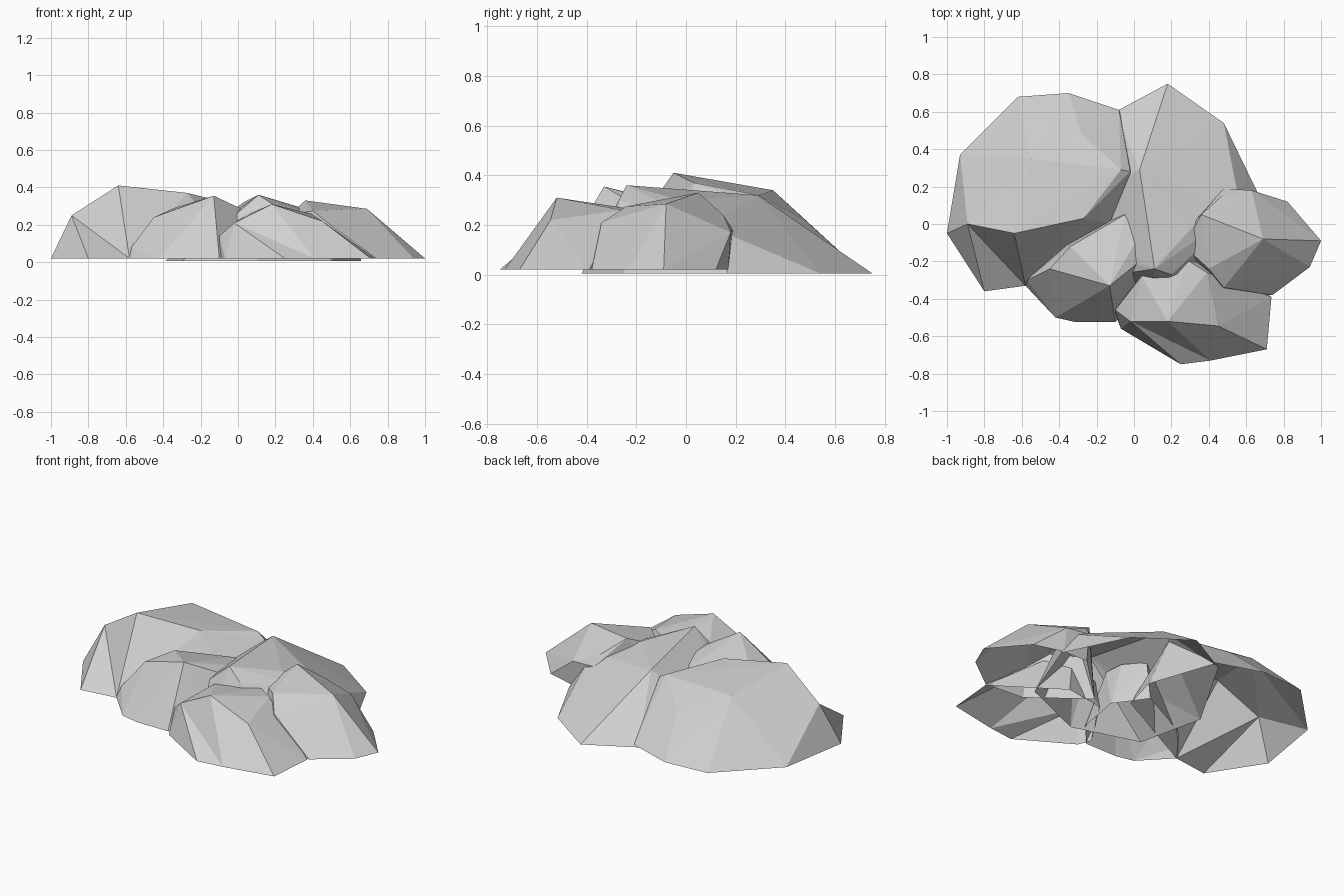
import bpy
import bmesh

cube = bpy.data.objects.get("Cube")
if cube:
    bpy.data.objects.remove(cube, do_unlink=True)

stone = bpy.data.materials.new("grey stone")
stone.use_nodes = True
stone_colour = (0.63, 0.63, 0.63, 1)
stone.diffuse_color = stone_colour
stone.node_tree.nodes["Principled BSDF"].inputs["Base Color"].default_value = stone_colour


def make_rock(name, floor, footprint, crest, valleys=()):
    """Faceted hull over a ground outline and raised corners, open underneath.

    Each valley is a (footprint index, crest index) ridge that is turned inwards.
    """
    bm = bmesh.new()
    low = [bm.verts.new((x, y, floor)) for x, y in footprint]
    high = [bm.verts.new(corner) for corner in crest]
    hull = bmesh.ops.convex_hull(bm, input=list(bm.verts))

    # Turn chosen ridges into shallow valleys
    ridges = [bm.edges.get((low[i], high[j])) for i, j in valleys]
    bmesh.ops.rotate_edges(bm, edges=[e for e in ridges if e], use_ccw=False)

    buried = [g for g in hull["geom_interior"] if isinstance(g, bmesh.types.BMVert)]
    bmesh.ops.delete(bm, geom=buried, context="VERTS")

    # Remove the ground faces so the rock is a hollow shell
    underside = [f for f in bm.faces if all(abs(v.co.z - floor) < 0.001 for v in f.verts)]
    bmesh.ops.delete(bm, geom=underside, context="FACES")
    bmesh.ops.recalc_face_normals(bm, faces=list(bm.faces))

    mesh = bpy.data.meshes.new(name)
    bm.to_mesh(mesh)
    bm.free()
    mesh.materials.append(stone)
    rock = bpy.data.objects.new(name, mesh)
    bpy.context.scene.collection.objects.link(rock)


# Tall broad boulder at the back, on the model's right
make_rock(
    "large_back_boulder", 0.02,
    footprint=[(-1, -0.05), (-0.8, -0.36), (-0.58, -0.33), (0, -0.03),
               (0.06, 0.2), (-0.08, 0.61), (-0.35, 0.7), (-0.62, 0.68), (-0.93, 0.37)],
    crest=[(-0.89, 0, 0.25), (-0.64, -0.05, 0.41), (-0.27, 0.03, 0.37),
           (-0.07, 0.29, 0.32), (-0.55, 0.35, 0.34), (-0.28, 0.48, 0.22),
           (-0.02, 0.28, 0.29)],
    valleys=[(1, 1)],
)

# Ridge-shaped rock in the middle, sloping down to the back
make_rock(
    "central_ridge_rock", 0.005,
    footprint=[(0.18, 0.75), (0.48, 0.54), (0.66, 0.17), (0.5, -0.25), (0.1, -0.42),
               (-0.3, -0.3), (-0.39, 0.1), (-0.1, 0.6)],
    crest=[(0.11, -0.24, 0.36), (0.03, 0.29, 0.32), (0.2, -0.27, 0.3),
           (0.03, -0.22, 0.3), (0.31, -0.02, 0.3), (0.57, 0.08, 0.2)],
)

# Steep-sided rock on the model's left
make_rock(
    "left_side_rock", 0.02,
    footprint=[(1, -0.09), (0.94, -0.23), (0.74, -0.38), (0.49, -0.36),
               (0.18, -0.12), (0.48, 0.17), (0.64, 0.17), (0.82, 0.12)],
    crest=[(0.69, -0.08, 0.285), (0.36, 0.05, 0.33), (0.48, 0.19, 0.18),
           (0.63, 0.18, 0.17), (0.27, -0.12, 0.25), (0.4, -0.24, 0.275),
           (0.47, 0.15, 0.24), (0.48, -0.34, 0.21)],
)

# Low wide rock at the front
make_rock(
    "front_rock", 0.02,
    footprint=[(-0.1, -0.48), (-0.07, -0.56), (0.25, -0.75), (0.41, -0.73),
               (0.71, -0.67), (0.735, -0.39), (0.35, -0.13), (0.1, -0.17)],
    crest=[(-0.02, -0.52, 0.21), (0.18, -0.52, 0.31), (0.45, -0.545, 0.22),
           (0.28, -0.19, 0.26), (0.39, -0.26, 0.26), (-0.1, -0.46, 0.14),
           (0.15, -0.29, 0.27), (0.04, -0.28, 0.25)],
    valleys=[(2, 1)],
)

# Rounded rock at the front, on the model's right
make_rock(
    "right_front_rock", 0.02,
    footprint=[(-0.58, -0.33), (-0.42, -0.5), (-0.31, -0.525), (-0.1, -0.525),
               (0.03, -0.38), (0.08, -0.1), (-0.05, 0.08), (-0.4, -0.1)],
    crest=[(-0.57, -0.3, 0.08), (-0.45, -0.24, 0.24), (-0.13, -0.33, 0.355),
           (0.03, -0.2, 0.28), (-0.05, 0.05, 0.26), (0.02, -0.08, 0.28),
           (-0.34, -0.12, 0.29)],
)
